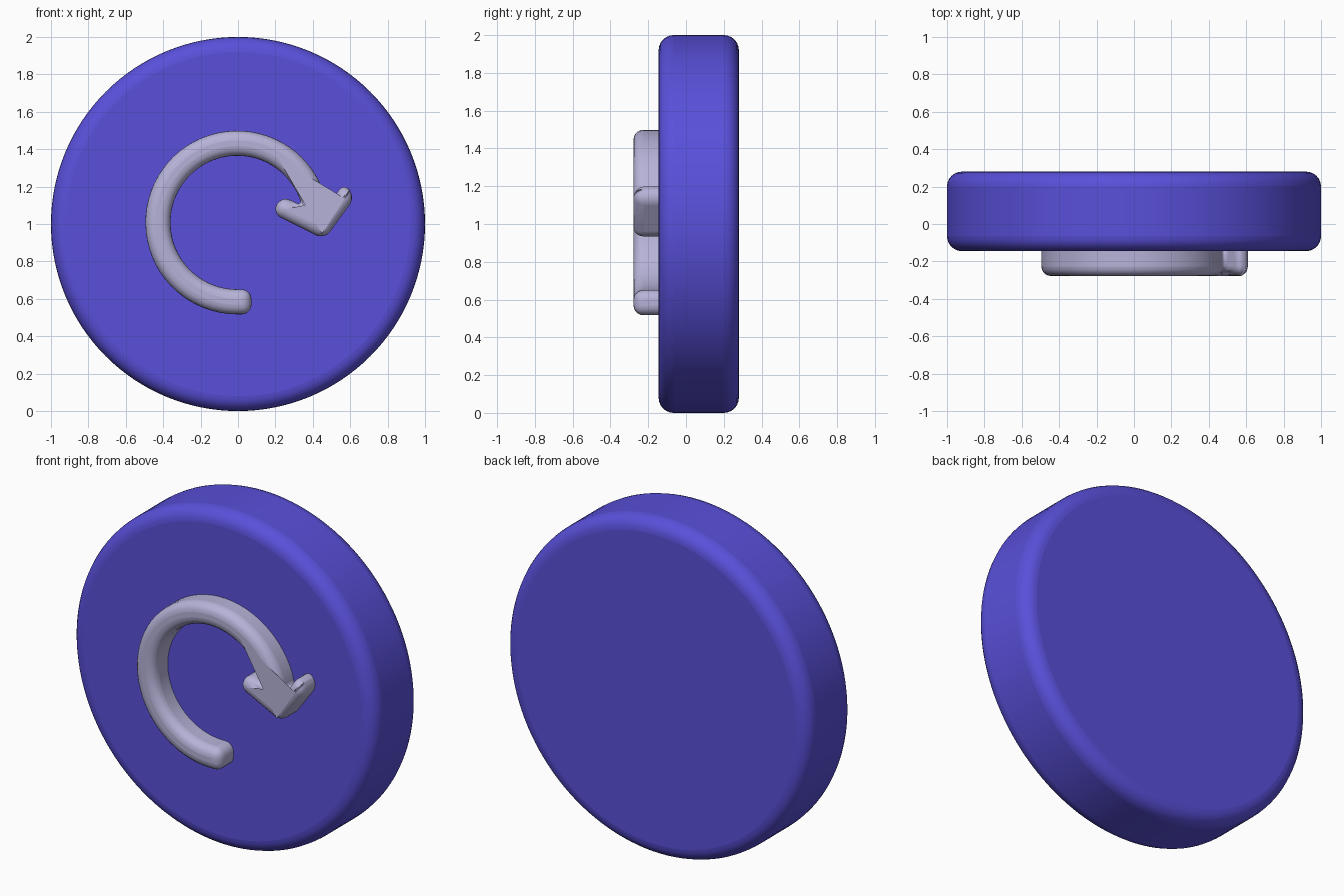
import bpy, bmesh, math

if "Cube" in bpy.data.objects:
    bpy.data.objects.remove(bpy.data.objects["Cube"])


def finish(obj, color, bevel, segments):
    mat = bpy.data.materials.new(obj.name + "_colour")
    mat.diffuse_color = (*color, 1)
    mat.use_nodes = True
    mat.node_tree.nodes["Principled BSDF"].inputs["Base Color"].default_value = mat.diffuse_color
    obj.data.materials.append(mat)
    mod = obj.modifiers.new("round_edges", 'BEVEL')
    mod.width = bevel
    mod.segments = segments
    mod.limit_method = 'ANGLE'
    mod.angle_limit = math.radians(30)
    mod.use_clamp_overlap = False
    bpy.ops.object.select_all(action='DESELECT')
    obj.select_set(True)
    bpy.context.view_layer.objects.active = obj
    bpy.ops.object.shade_smooth_by_angle(angle=math.radians(40))


def arc(radius, start, end, steps):
    # points in the xz plane around the arrow's centre
    pts = []
    for i in range(steps + 1):
        a = math.radians(start + (end - start) * i / steps)
        pts.append((-0.004 + radius * math.cos(a), 1.008 + radius * math.sin(a)))
    return pts


# Round button body
bpy.ops.mesh.primitive_cylinder_add(vertices=128, radius=1, depth=0.425,
                                    location=(0, 0.0675, 1),
                                    rotation=(math.pi / 2, 0, 0))
body = bpy.context.object
body.name = "button_disc"
finish(body, (0.1, 0.08, 0.7), 0.08, 6)

# Circular arrow: outer arc, arrow head, inner arc back, straight tail end
outline = arc(0.491, 270, 19, 48)
outline += [(0.476, 1.085), (0.565, 1.222), (0.627, 1.143), (0.462, 0.917),
            (0.182, 1.057), (0.232, 1.152), (0.352, 1.092)]
outline += arc(0.357, 22, 270, 48)
outline += [(0.072, 0.651), (0.072, 0.517)]

bm = bmesh.new()
face = bm.faces.new([bm.verts.new((x, -0.278, z)) for x, z in outline])
ext = bmesh.ops.extrude_face_region(bm, geom=[face])
for v in ext["geom"]:
    if isinstance(v, bmesh.types.BMVert):
        v.co.y = -0.07
bmesh.ops.recalc_face_normals(bm, faces=bm.faces)
mesh = bpy.data.meshes.new("rotate_arrow")
bm.to_mesh(mesh)
bm.free()
arrow = bpy.data.objects.new("rotate_arrow", mesh)
bpy.context.collection.objects.link(arrow)
finish(arrow, (0.47, 0.45, 0.69), 0.052, 5)
